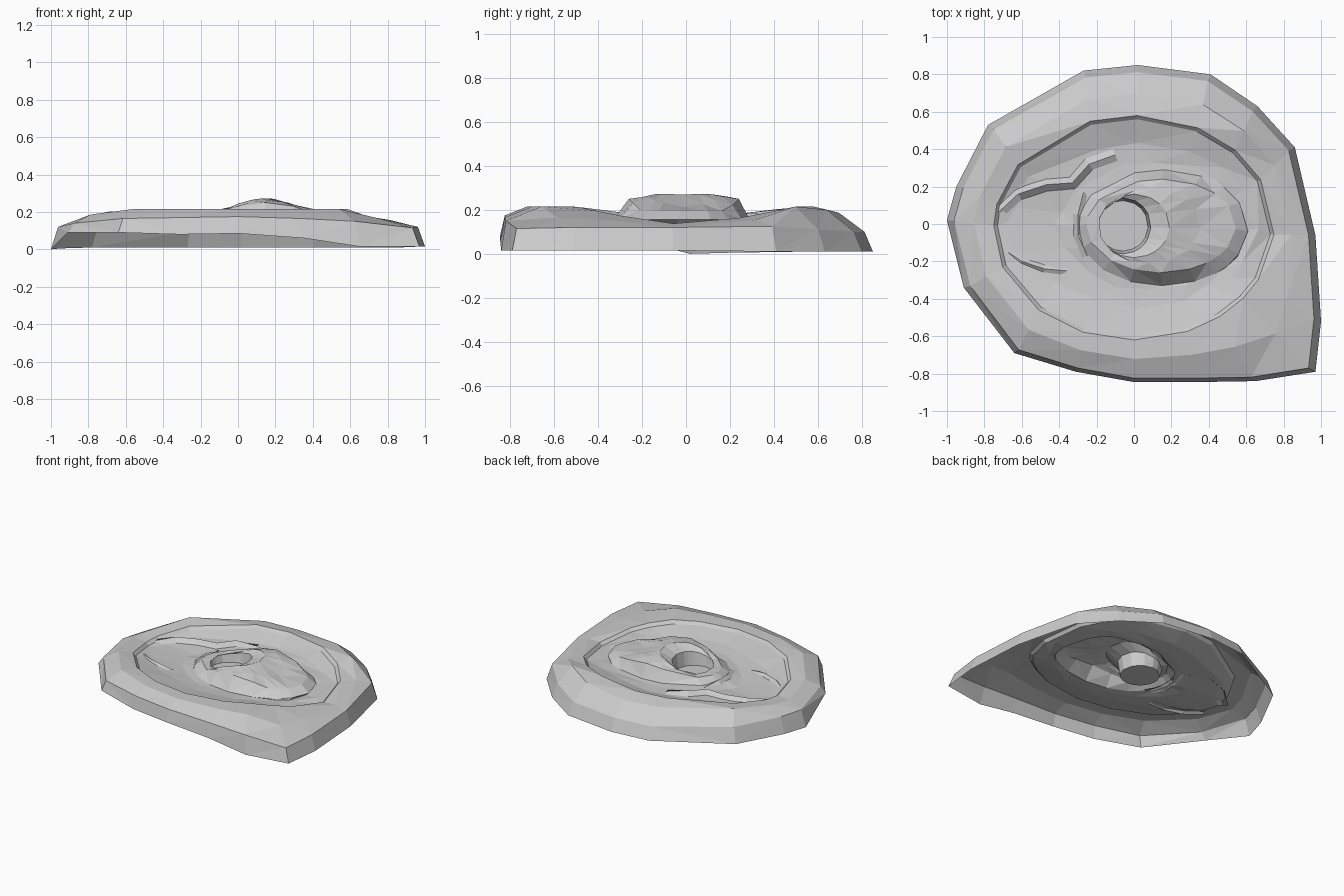
import bpy, bmesh, math, random

if "Cube" in bpy.data.objects:
    bpy.data.objects.remove(bpy.data.objects["Cube"])

random.seed(4)

# Outer coast: x, y, height of bottom edge, height of lip above it
coast = [
    (-1.0, .02, 0, .12), (-.91, -.34, .09, .14), (-.64, -.69, .09, .165),
    (-.31, -.79, .08, .17), (0, -.845, .085, .175), (.35, -.845, .06, .165),
    (.65, -.84, .015, .15), (.97, -.79, .015, .115), (1.0, -.52, .015, .12),
    (.97, -.06, .015, .12), (.86, .41, .01, .125), (.66, .63, .01, .11),
    (.41, .80, .01, .10), (.02, .85, .01, .10), (-.27, .82, .01, .10),
    (-.78, .53, .01, .12), (-.95, .20, .005, .12)]
angles = [math.atan2(y, x) for x, y, _, _ in coast]


def ellipse(cx, cy, rx, ry, height, rough=.0):
    """Ring of points following the coast's directions, height(x, y)."""
    pts = []
    for a in angles:
        k = 1 + random.uniform(-rough, rough)
        x, y = cx + rx * math.cos(a) * k, cy + ry * math.sin(a) * k
        pts.append((x, y, height(x, y) + random.uniform(-rough, rough) * .12))
    return pts


def crest_z(x, y):
    base = .13 if x > 0 else .16
    return base + (.215 - base) * min(1, abs(y) / .5) ** 1.3


def moat_z(x, y):
    side = max(0, 1 - abs(y) / .4)
    return .16 - side * (.03 if x > 0 else .025)


def dome(top):
    return lambda x, y: .195 + (top - .195) * max(0, 1 - ((x - .15) / .25) ** 2)


bottom = [(x, y, b) for x, y, b, t in coast]
lip = [(x * .962, y * (.975 if y < 0 else .955), t) for x, y, b, t in coast]
crest = ellipse(0, -.02, .75, .6, crest_z)

# Shoulder lies between the lip and the crest
shoulder = []
for (x0, y0, z0), (x1, y1, z1) in zip(lip, crest):
    x, y = (x0 + x1) / 2, (y0 + y1) / 2
    z = crest_z(x, y) - .06 * max(0, (y - .5) / .2) ** 2 * .5
    if x > .75:
        z = (z0 + z1) / 2 + .01
    shoulder.append((x, y, z))

rings = [
    bottom, lip, shoulder, crest,
    ellipse(0, -.02, .73, .58, lambda x, y: crest_z(x, y) - .02),
    ellipse(0, 0, .66, .44, moat_z, .05),                      # moat
    ellipse(.09, -.01, .50, .35, moat_z, .04),
    ellipse(.15, -.02, .46, .31, lambda x, y: .155),           # mound foot
    ellipse(.145, -.01, .40, .25, dome(.25)),                  # mound rim
    ellipse(.08, -.01, .27, .20, dome(.262), .03),
    ellipse(0, -.01, .19, .17, dome(.272)),                    # mound top
    ellipse(-.06, -.01, .15, .15, dome(.24)),                  # shaft mouth
    ellipse(-.06, -.01, .135, .135, lambda x, y: .135),        # shaft floor
]

# Loft the rings into one open shell, closed only by the shaft floor
bm = bmesh.new()
loops = [[bm.verts.new(p) for p in r] for r in rings]
n = len(coast)
for a, b in zip(loops, loops[1:]):
    for i in range(n):
        j = (i + 1) % n
        bm.faces.new((a[i], a[j], b[j], b[i]))
bm.faces.new(loops[-1])
bmesh.ops.triangulate(bm, faces=bm.faces[:])
me = bpy.data.meshes.new("crater_island")
bm.to_mesh(me)
bm.free()
bpy.context.collection.objects.link(bpy.data.objects.new("crater_island", me))


def ridge(name, path, width, height):
    """Low rocky ridge: a triangular section swept along a path."""
    bm = bmesh.new()
    rows = []
    for i, (x, y, z) in enumerate(path):
        x0, y0, _ = path[max(i - 1, 0)]
        x1, y1, _ = path[min(i + 1, len(path) - 1)]
        d = math.hypot(x1 - x0, y1 - y0)
        nx, ny = -(y1 - y0) / d * width, (x1 - x0) / d * width
        h = height if 0 < i < len(path) - 1 else .005
        rows.append([bm.verts.new(v) for v in (
            (x + nx, y + ny, z), (x, y, z + h), (x - nx, y - ny, z))])
    for a, b in zip(rows, rows[1:]):
        for k in range(2):
            bm.faces.new((a[k], a[k + 1], b[k + 1], b[k]))
    bmesh.ops.recalc_face_normals(bm, faces=bm.faces[:])
    if sum(f.normal.z for f in bm.faces) < 0:
        bmesh.ops.reverse_faces(bm, faces=bm.faces[:])
    me = bpy.data.meshes.new(name)
    bm.to_mesh(me)
    bm.free()
    bpy.context.collection.objects.link(bpy.data.objects.new(name, me))


# Rocky ridges around the left basin
ridge("basin_back_ridge", [(-.76, .03, .14), (-.62, .16, .14), (-.47, .21, .145),
                           (-.33, .22, .15), (-.24, .32, .155), (-.1, .37, .155)], .035, .03)
ridge("basin_front_ridge", [(-.72, -.12, .14), (-.6, -.2, .135), (-.48, -.24, .14),
                            (-.36, -.25, .145)], .03, .025)
ridge("basin_inner_ridge", [(-.27, .17, .15), (-.3, .05, .145), (-.3, -.06, .145),
                            (-.25, -.17, .15)], .03, .03)
